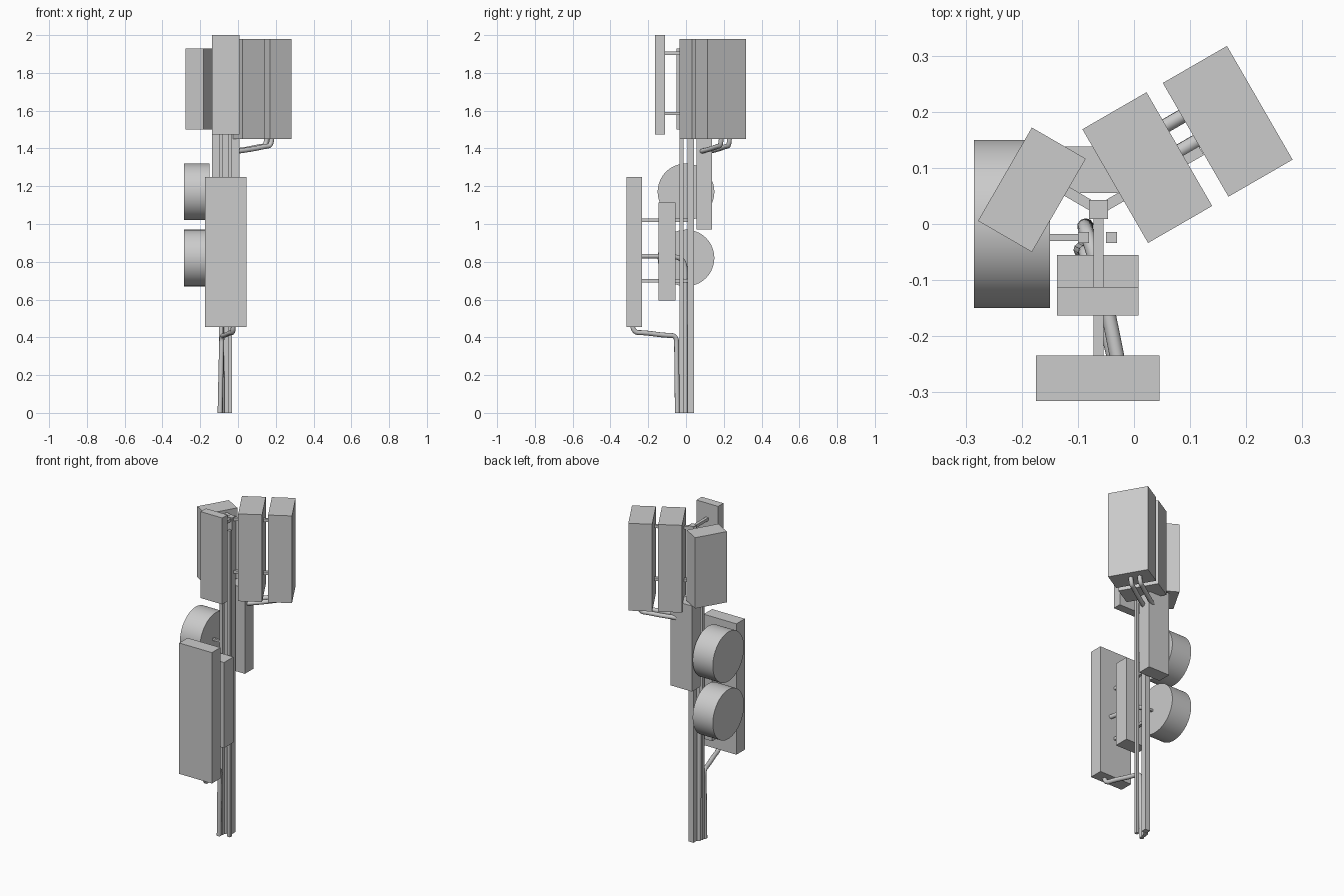
import bpy, math
from mathutils import Vector

if "Cube" in bpy.data.objects:
    bpy.data.objects.remove(bpy.data.objects["Cube"])


def finish(ob, name):
    ob.name = name
    return ob


def box(name, centre, size, turn=0):
    bpy.ops.mesh.primitive_cube_add(size=1, location=centre, rotation=(0, 0, math.radians(turn)))
    ob = bpy.context.object
    ob.scale = size
    return finish(ob, name)


def span(name, x, y, z):
    """Axis-aligned box from its min/max on each axis."""
    return box(name, [(a + b) / 2 for a, b in (x, y, z)], [b - a for a, b in (x, y, z)])


def bar(name, start, end, z, width):
    """Horizontal square bar between two plan points."""
    a, b = Vector(start), Vector(end)
    d = b - a
    m = (a + b) / 2
    return box(name, (m.x, m.y, z), (d.length, width, width),
               math.degrees(math.atan2(d.y, d.x)))


def cable(name, points, radius=0.012):
    cu = bpy.data.curves.new(name, 'CURVE')
    cu.dimensions = '3D'
    cu.bevel_depth = radius
    cu.bevel_resolution = 3
    cu.use_fill_caps = True
    sp = cu.splines.new('NURBS')
    sp.points.add(len(points) - 1)
    for p, co in zip(sp.points, points):
        p.co = (*co, 1)
    sp.order_u = 3
    sp.use_endpoint_u = True
    sp.resolution_u = 8
    ob = bpy.data.objects.new(name, cu)
    bpy.context.collection.objects.link(ob)
    return ob


HUB = (-0.063, 0.025)

# Mast: two slim front legs and one wider back leg
for i, x in enumerate((-0.09, -0.04)):
    box(f"front_leg_{i}", (x, -0.024, 0.93), (0.019, 0.019, 1.86))
box("back_leg", (HUB[0], 0.026, 0.96), (0.034, 0.034, 1.92))

# Forward-facing panels and equipment boxes
span("low_front_panel", (-0.175, 0.045), (-0.315, -0.234), (0.455, 1.25))
span("high_front_panel", (-0.137, 0.008), (-0.163, -0.112), (1.475, 2.0))
span("front_equipment_box", (-0.137, 0.008), (-0.145, -0.055), (0.595, 1.115))
span("back_equipment_box", (-0.137, 0.008), (0.055, 0.138), (0.97, 1.49))

# Angled panels at the top
box("left_panel", (-0.182, 0.061, 1.715), (0.111, 0.192, 0.43), -30)
for i, (x, y) in enumerate(((0.0237, 0.1005), (0.167, 0.183))):
    box(f"right_panel_{i}", (x, y, 1.715), (0.132, 0.234, 0.53), 30)

# Mounting arms, two per panel
for i, z in enumerate((1.585, 1.905)):
    bar(f"high_front_arm_{i}", HUB, (HUB[0], -0.115), z, 0.018)
    bar(f"right_arm_{i}", HUB, (0.12, 0.1307), z, 0.018)
    bar(f"left_arm_{i}", HUB, (-0.14, 0.07), z, 0.018)
for i, z in enumerate((0.70, 1.02)):
    bar(f"low_front_arm_{i}", HUB, (HUB[0], -0.24), z, 0.018)

# Dish drums on the left side with stub mounts
for i, z in enumerate((0.82, 1.17)):
    bpy.ops.mesh.primitive_cylinder_add(vertices=64, radius=0.15, depth=0.135,
                                        location=(-0.2175, 0, z),
                                        rotation=(0, math.pi / 2, 0))
    ob = finish(bpy.context.object, f"dish_drum_{i}")
    bpy.ops.object.shade_smooth_by_angle(angle=math.radians(35))
    bar(f"dish_mount_{i}", (-0.16, -0.024), (-0.08, -0.024), z, 0.013)

# Feeder cables from the low front panel down the mast
cable("middle_cable", [(-0.03, -0.238, 0.83), (-0.045, -0.16, 0.83), (-0.072, -0.05, 0.83),
                       (-0.088, -0.005, 0.80), (-0.088, -0.003, 0.70), (-0.085, -0.003, 0.35),
                       (-0.085, -0.003, 0.0)], 0.013)
cable("lower_cable", [(-0.025, -0.285, 0.47), (-0.025, -0.28, 0.425), (-0.04, -0.22, 0.425),
                      (-0.07, -0.11, 0.41), (-0.085, -0.05, 0.41), (-0.088, -0.05, 0.34),
                      (-0.095, -0.046, 0.0)], 0.013)

# Twin cables below the outer right panel to the back box
d = Vector((0.866, 0.5, 0))
for i, base in enumerate((Vector((0.07, 0.183, 0)), Vector((0.097, 0.139, 0)))):
    t = 0.095
    path = [(t, 1.47), (t, 1.415), (t - 0.045, 1.41), (-0.03, 1.395), (-0.115, 1.385)]
    cable(f"upper_cable_{i}", [base + d * s + Vector((0, 0, z)) for s, z in path], 0.013)
